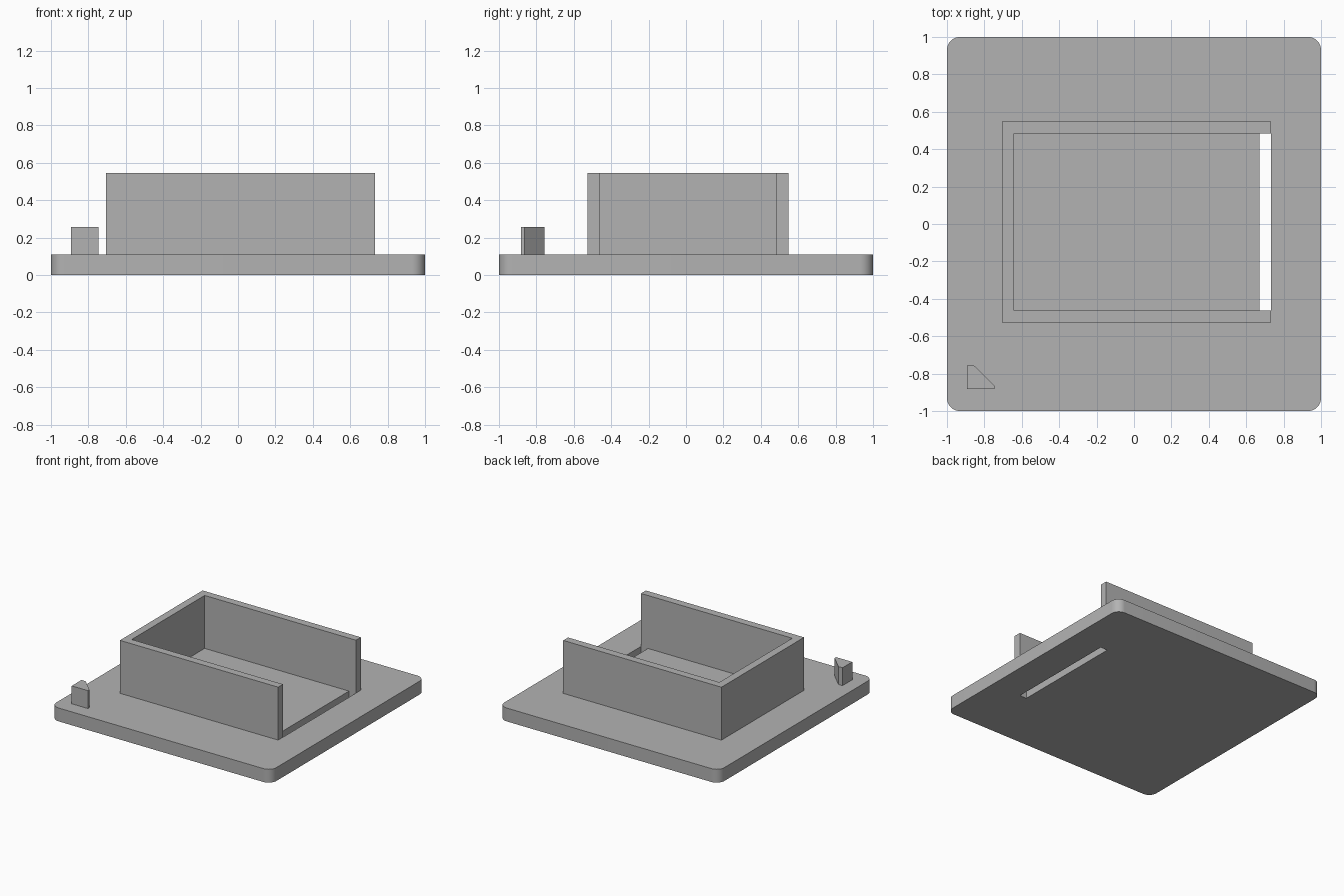
import bpy
import bmesh
from math import cos, sin, pi, radians

cube = bpy.data.objects.get("Cube")
if cube:
    bpy.data.objects.remove(cube, do_unlink=True)

# Single grey plastic
grey = bpy.data.materials.new("grey_plastic")
grey.use_nodes = True
colour = (0.45, 0.45, 0.45, 1)
grey.diffuse_color = colour
grey.node_tree.nodes["Principled BSDF"].inputs["Base Color"].default_value = colour


def extrude_profile(name, outline, bottom, top):
    """Solid prism from a counter-clockwise outline in the ground plane."""
    bm = bmesh.new()
    face = bm.faces.new([bm.verts.new((x, y, bottom)) for x, y in outline])
    out = bmesh.ops.extrude_face_region(bm, geom=[face])
    verts = [v for v in out["geom"] if isinstance(v, bmesh.types.BMVert)]
    bmesh.ops.translate(bm, verts=verts, vec=(0, 0, top - bottom))
    bmesh.ops.recalc_face_normals(bm, faces=bm.faces)
    mesh = bpy.data.meshes.new(name)
    bm.to_mesh(mesh)
    bm.free()
    mesh.materials.append(grey)
    obj = bpy.data.objects.new(name, mesh)
    bpy.context.collection.objects.link(obj)
    return obj


def rounded_square(half, radius, steps=10):
    points = []
    for corner, (sx, sy) in enumerate([(1, 1), (-1, 1), (-1, -1), (1, -1)]):
        for i in range(steps + 1):
            a = (corner + i / steps) * pi / 2
            points.append((sx * (half - radius) + radius * cos(a),
                           sy * (half - radius) + radius * sin(a)))
    return points


PLATE_TOP, WALL_TOP, KEY_TOP = 0.11, 0.545, 0.257
LEFT, RIGHT, FRONT, BACK = -0.705, 0.733, -0.526, 0.547
WALL = 0.063
IN_LEFT, IN_RIGHT = LEFT + WALL, RIGHT - WALL
IN_FRONT, IN_BACK = FRONT + WALL, BACK - WALL

# Base plate with rounded corners
plate = extrude_profile("base_plate", rounded_square(1, 0.07), 0, PLATE_TOP)

# Slot cut right through the plate at the open end
cutter = extrude_profile("slot_cutter", [
    (IN_RIGHT, IN_FRONT), (RIGHT, IN_FRONT), (RIGHT, IN_BACK), (IN_RIGHT, IN_BACK)],
    -0.1, WALL_TOP)
cutter.hide_render = True
cutter.hide_viewport = True
cut = plate.modifiers.new("slot", "BOOLEAN")
cut.operation = "DIFFERENCE"
cut.solver = "EXACT"
cut.object = cutter

# Three-sided wall
extrude_profile("three_sided_wall", [
    (LEFT, FRONT), (RIGHT, FRONT), (RIGHT, IN_FRONT), (IN_LEFT, IN_FRONT),
    (IN_LEFT, IN_BACK), (RIGHT, IN_BACK), (RIGHT, BACK), (LEFT, BACK)],
    PLATE_TOP, WALL_TOP)

# Chamfered corner key
extrude_profile("corner_key", [
    (-0.893, -0.883), (-0.746, -0.883), (-0.746, -0.864),
    (-0.855, -0.757), (-0.893, -0.757)], PLATE_TOP, KEY_TOP)

# Smooth the rounded corners only
bpy.ops.object.select_all(action="DESELECT")
plate.select_set(True)
bpy.context.view_layer.objects.active = plate
bpy.ops.object.modifier_apply(modifier="slot")
bpy.data.objects.remove(cutter, do_unlink=True)
bpy.ops.object.shade_smooth_by_angle(angle=radians(30))
